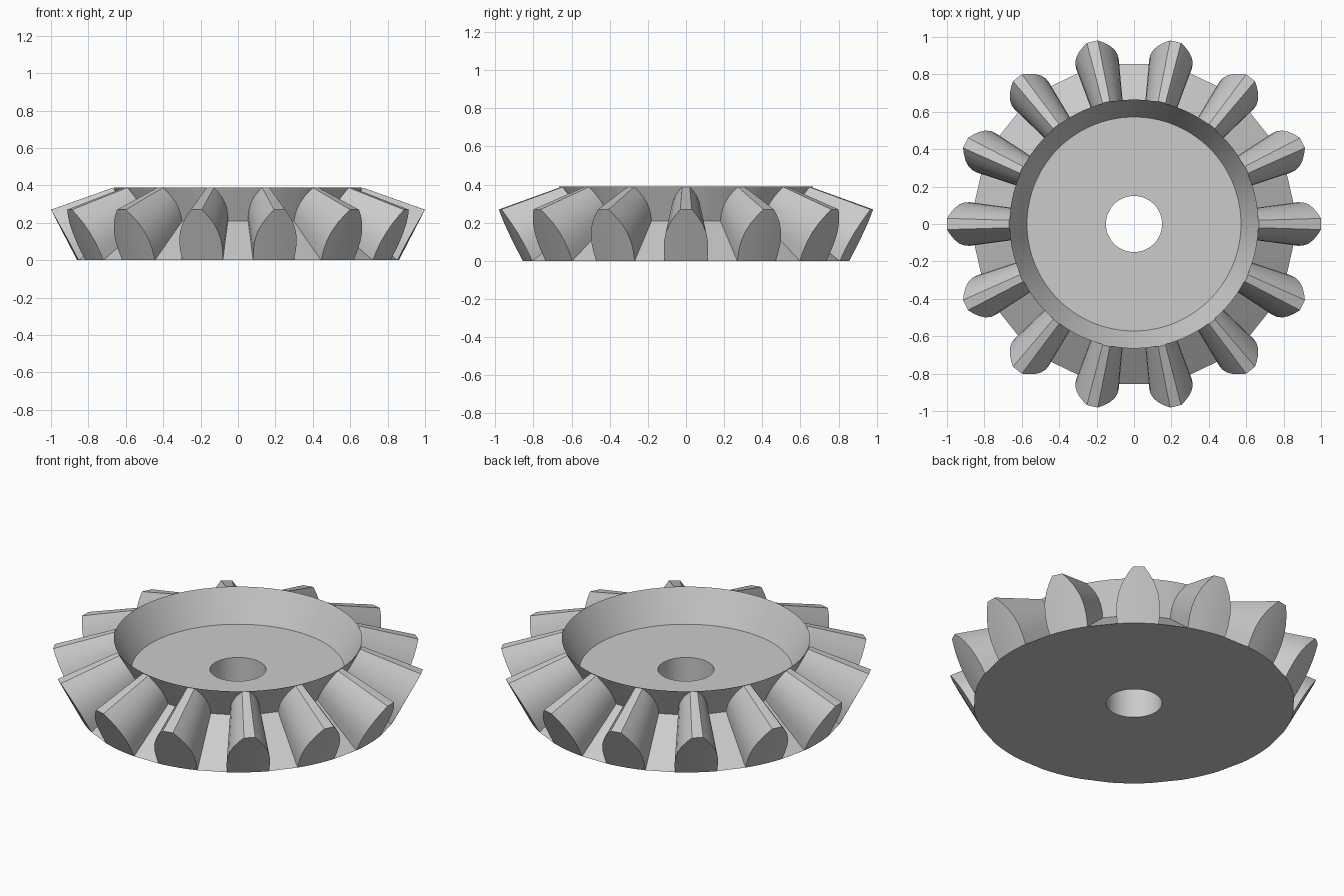
import bpy, bmesh, math

if "Cube" in bpy.data.objects:
    bpy.data.objects.remove(bpy.data.objects["Cube"])

TEETH = 14
PITCH = 2 * math.pi / TEETH
APEX = 0.625            # height where all tooth lines converge
HEEL_R, TIP_R, TIP_Z = 0.86, 1.0, 0.27
TOE = 0.665             # toe size relative to heel

steel = bpy.data.materials.new("grey steel")
steel.diffuse_color = (0.6, 0.6, 0.6, 1)
steel.use_nodes = True
steel.node_tree.nodes["Principled BSDF"].inputs["Base Color"].default_value = steel.diffuse_color


def finish(bm, name, angle):
    bmesh.ops.recalc_face_normals(bm, faces=bm.faces)
    mesh = bpy.data.meshes.new(name)
    bm.to_mesh(mesh)
    bm.free()
    ob = bpy.data.objects.new(name, mesh)
    bpy.context.collection.objects.link(ob)
    mesh.materials.append(steel)
    bpy.ops.object.select_all(action='DESELECT')
    ob.select_set(True)
    bpy.context.view_layer.objects.active = ob
    bpy.ops.object.shade_smooth_by_angle(angle=math.radians(angle))
    return ob


# Gear body: revolved dish with centre bore and flat tooth valleys
def gear_body():
    toe_z = APEX * (1 - TOE)
    rim_z = APEX + (TIP_Z - APEX) * TOE
    floor_r = HEEL_R * TOE
    # radius, height, flattened between the teeth
    profile = [(0.15, 0, False), (HEEL_R, 0, True), (floor_r + 0.006, toe_z, True),
               (TOE, rim_z, False), (floor_r, toe_z, False), (0.15, toe_z, False)]
    segs = TEETH * 16
    gap = PITCH / 2 - 0.112 / HEEL_R
    bm = bmesh.new()
    rings = []
    for r, z, flat in profile:
        ring = []
        for i in range(segs):
            a = 2 * math.pi * i / segs
            d = a % PITCH - PITCH / 2
            k = math.cos(gap) / math.cos(d) if flat and abs(d) < gap else 1
            ring.append(bm.verts.new((r * k * math.cos(a), r * k * math.sin(a), z)))
        rings.append(ring)
    for j, ring in enumerate(rings):
        nxt = rings[(j + 1) % len(rings)]
        for i in range(segs):
            k = (i + 1) % segs
            bm.faces.new((ring[i], ring[k], nxt[k], nxt[i]))
    return finish(bm, "gear_body", 20)


# Teeth: curved heel section tapered towards the apex
def gear_teeth():
    section = [(0, .112), (.05, .117), (.1, .116), (.15, .106),
               (.2, .084), (.24, .056), (TIP_Z, .03)]   # height, half width
    cols = (-1, -0.5, 0, 0.5, 1)
    bm = bmesh.new()
    for n in range(TEETH):
        def grid(s):
            rows = []
            for z, w in section:
                r = HEEL_R + (TIP_R - HEEL_R) * z / TIP_Z
                row = []
                for c in cols:
                    a = n * PITCH + c * w / r
                    row.append(bm.verts.new((s * r * math.cos(a), s * r * math.sin(a),
                                             APEX + (z - APEX) * s)))
                rows.append(row)
            return rows

        heel, toe = grid(1), grid(TOE + 0.003)
        last = len(cols) - 1
        for j in range(len(section) - 1):
            for g in (heel, toe):
                for i in range(last):
                    bm.faces.new((g[j][i], g[j][i + 1], g[j + 1][i + 1], g[j + 1][i]))
            for i in (0, last):
                bm.faces.new((heel[j][i], heel[j + 1][i], toe[j + 1][i], toe[j][i]))
        for j in (0, -1):
            for i in range(last):
                bm.faces.new((heel[j][i], heel[j][i + 1], toe[j][i + 1], toe[j][i]))
    return finish(bm, "gear_teeth", 30)


gear_body()
gear_teeth()
